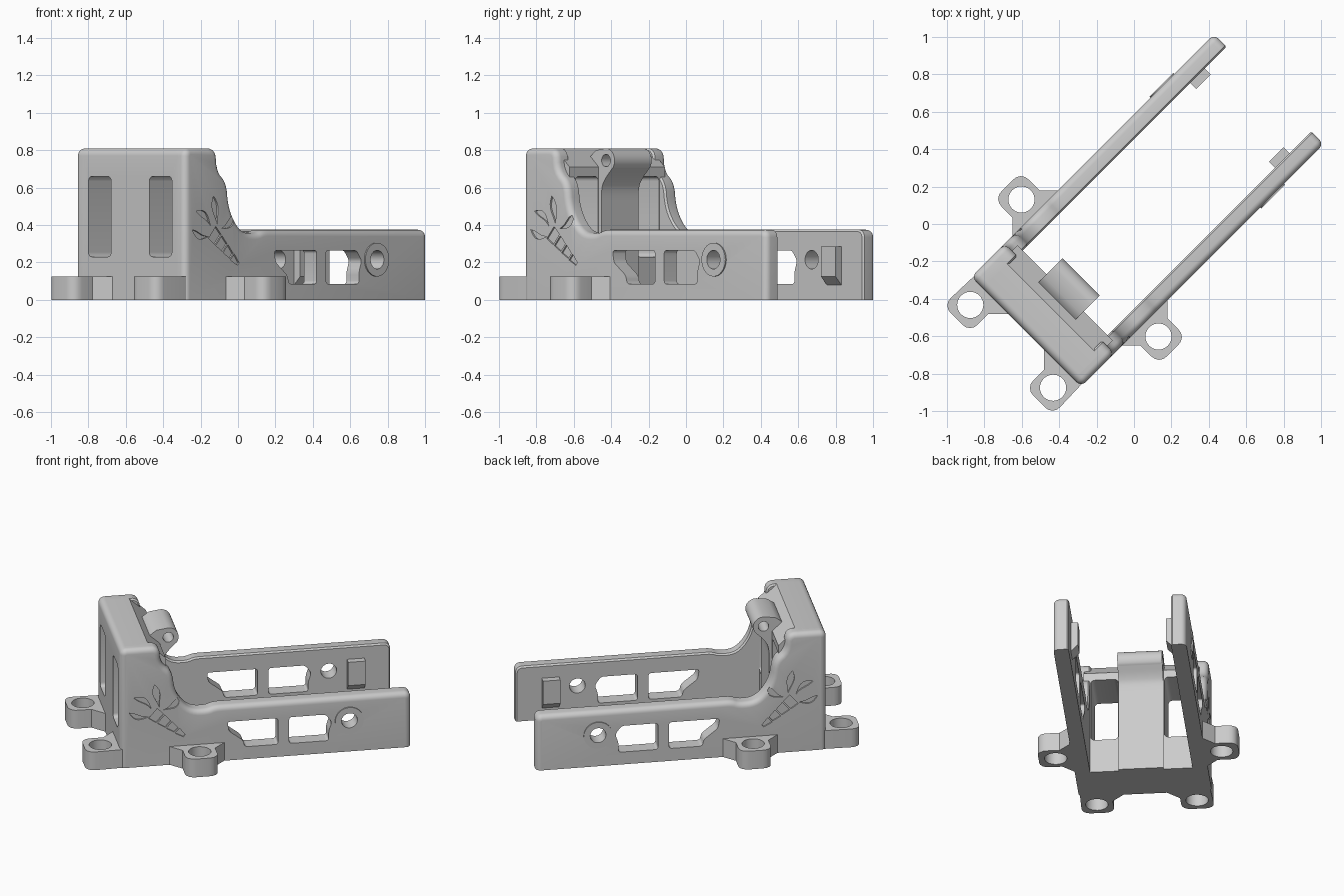
import bpy, bmesh
from math import sin, cos, pi, radians
from mathutils import Matrix, Vector

old = bpy.data.objects.get("Cube")
if old:
    bpy.data.objects.remove(old, do_unlink=True)

grey = bpy.data.materials.new("plain grey")
grey.use_nodes = True
grey.diffuse_color = (0.6, 0.6, 0.6, 1)
grey.node_tree.nodes["Principled BSDF"].inputs["Base Color"].default_value = (0.6, 0.6, 0.6, 1)

# The bracket is drawn along x (arms towards +x) and turned at the end
TURN = Matrix.Rotation(radians(45), 4, "Z")
MAPS = {"x": lambda a, b, c: (c, a, b),
        "y": lambda a, b, c: (a, c, b),
        "z": lambda a, b, c: (a, b, c)}


def finish(name, bm):
    bmesh.ops.recalc_face_normals(bm, faces=bm.faces)
    mesh = bpy.data.meshes.new(name)
    bm.to_mesh(mesh)
    bm.free()
    mesh.materials.append(grey)
    ob = bpy.data.objects.new(name, mesh)
    bpy.context.collection.objects.link(ob)
    return ob


def loft(name, layers, axis):
    """Join a stack of (outline, depth) layers into a closed solid."""
    bm = bmesh.new()
    put = MAPS[axis]
    rings = [[bm.verts.new(put(a, b, depth)) for a, b in pts] for pts, depth in layers]
    for low, high in zip(rings, rings[1:]):
        for i in range(len(low)):
            bm.faces.new((low[i - 1], low[i], high[i], high[i - 1]))
    bm.faces.new(rings[0])
    bm.faces.new(rings[-1])
    return finish(name, bm)


def prism(name, pts, axis, low, high):
    return loft(name, [(pts, low), (pts, high)], axis)


def arc(cx, cy, r, start, end, n):
    angles = [radians(start + (end - start) * i / n) for i in range(n + 1)]
    return [(cx + r * cos(a), cy + r * sin(a)) for a in angles]


def circle(cx, cy, r):
    return arc(cx, cy, r, 0, 360, 32)[:-1]


def smooth_path(pts, rounds=2):
    for _ in range(rounds):
        new = [pts[0]]
        for (ax, ay), (bx, by) in zip(pts, pts[1:]):
            new += [(ax * .75 + bx * .25, ay * .75 + by * .25),
                    (ax * .25 + bx * .75, ay * .25 + by * .75)]
        pts = new + [pts[-1]]
    return pts


def round_corners(pts, r, keep=lambda p: True, n=4):
    """Replace the kept corners of an outline by short curves."""
    out = []
    for i, p in enumerate(pts):
        p = Vector(p)
        if not keep(p):
            out.append(tuple(p))
            continue
        a = p + (Vector(pts[i - 1]) - p).normalized() * r
        b = p + (Vector(pts[(i + 1) % len(pts)]) - p).normalized() * r
        for k in range(n + 1):
            t = k / n
            w = 2 * t * (1 - t) * 0.83
            s = (1 - t) ** 2 + t ** 2 + w
            out.append(tuple((a * (1 - t) ** 2 + p * w + b * t ** 2) / s))
    return out


def inset(pts, dist):
    """Shrink a clockwise outline, leaving its bottom edge on the ground."""
    norms = []
    for i in range(len(pts)):
        d = (Vector(pts[(i + 1) % len(pts)]) - Vector(pts[i])).normalized()
        norms.append((Vector((d.y, -d.x)), 0 if d.x < -0.99 else dist))
    out = []
    for i, (x, z) in enumerate(pts):
        (n1, d1), (n2, d2) = norms[i - 1], norms[i]
        det = n1.cross(n2)
        if abs(det) < 0.001:
            out.append((x + n1.x * d1, z + n1.y * d1))
        else:
            out.append((x + (d1 * n2.y - d2 * n1.y) / det,
                        z + (d2 * n1.x - d1 * n2.x) / det))
    return out


def leaf(start, end, width, bend=0.0, n=8):
    a, b = Vector(start), Vector(end)
    side = (b - a).orthogonal().normalized()
    rows = [(a.lerp(b, i / n) + side * bend * sin(pi * i / n),
             side * width * sin(pi * (i / n) ** 1.5)) for i in range(n + 1)]
    return [tuple(p + w) for p, w in rows] + [tuple(p - w) for p, w in rows[-2:0:-1]]


def cut(ob, cutters):
    """Subtract cutters one by one, passing over any that would ruin the part."""
    for c in cutters:
        c.hide_render = True
        mod = ob.modifiers.new("cut", "BOOLEAN")
        mod.operation, mod.object, mod.solver = "DIFFERENCE", c, "EXACT"
        graph = bpy.context.evaluated_depsgraph_get()
        mesh = bpy.data.meshes.new_from_object(ob.evaluated_get(graph))
        ob.modifiers.clear()
        if len(mesh.polygons) >= len(ob.data.polygons) // 2:
            ob.data = mesh
        bpy.data.objects.remove(c, do_unlink=True)


OUT, INN, BACK, TIP, RIM = 0.415, 0.32, -0.815, 1.02, 0.034
parts, paired = [], []

# Side panel: tall at the block, wavy shoulder, long low arm, rounded outer rim
shoulder = smooth_path([(-0.68, 0.81), (-0.565, 0.81), (-0.56, 0.69), (-0.485, 0.63),
                        (-0.47, 0.50), (-0.42, 0.41), (-0.36, 0.36), (-0.27, 0.355),
                        (-0.22, 0.375), (-0.14, 0.375)])
back_corner = arc(BACK + 0.04, 0.77, 0.04, 180, 90, 5)
outline = ([(BACK, 0)] + back_corner + shoulder
           + arc(TIP - 0.04, 0.335, 0.04, 90, 0, 5) + [(TIP, 0)])
layers = [(inset(outline, 0.01), INN), (outline, INN + 0.01)]
for i in range(6):
    t = i * pi / 10
    layers.append((inset(outline, RIM * (1 - cos(t))), OUT - RIM + RIM * sin(t)))
side = loft("side_panel", layers, "y")

# Windows through the arm
rear_window = [(-0.14, 0.265), (0.18, 0.265), (0.18, 0.085), (-0.03, 0.085),
               (-0.04, 0.13), (-0.13, 0.20)]
front_window = [(0.25, 0.265), (0.48, 0.265), (0.52, 0.21), (0.50, 0.15),
                (0.50, 0.085), (0.25, 0.085)]
cut(side, [prism("window_cutter", round_corners(w, 0.018), "y", 0.2, 0.6)
           for w in (rear_window, front_window)])

# Raised washer around the pivot hole
washer = prism("pivot_washer", circle(0.63, 0.215, 0.09), "y", OUT - 0.03, OUT + 0.008)
for ob in (side, washer):
    cut(ob, [prism("pivot_cutter", circle(0.63, 0.215, 0.05), "y", 0.2, 0.6)])

# Shallow engraved leaf ornament
engraving = [leaf((-0.63, 0.34), (-0.76, 0.375), 0.016, 0.02),
             leaf((-0.62, 0.39), (-0.73, 0.475), 0.018, -0.02),
             leaf((-0.57, 0.40), (-0.60, 0.555), 0.022),
             leaf((-0.545, 0.38), (-0.44, 0.46), 0.02, -0.02)]
root, tip = Vector((-0.61, 0.36)), Vector((-0.405, 0.185))
across = (tip - root).orthogonal().normalized()
for i in range(4):
    a, b = root.lerp(tip, i / 4), root.lerp(tip, (i + 0.85) / 4)
    wa, wb = across * (0.042 - i * 0.007), across * (0.036 - i * 0.009)
    engraving.append([tuple(p) for p in (a + wa, b + wb, b - wb, a - wa)])
cut(side, [prism("leaf_cutter", p, "y", OUT - 0.01, 0.5) for p in engraving])

# Inner stop peg with a sloped underside
peg = prism("stop_peg", [(INN + 0.02, 0.285), (0.275, 0.285), (0.275, 0.125),
                         (INN, 0.08), (INN + 0.02, 0.08)], "x", 0.745, 0.855)

# Screw ears
ears = [("rear_ear", [(-0.72, 0.405), (-1.03, 0.415), (-1.03, 0.21), (-0.89, 0.21),
                      (-0.79, 0.11), (-0.72, 0.11)],
         (-0.925, 0.313), lambda p: p.x < -1),
        ("side_ear", [(-0.145, 0.40), (-0.23, 0.485), (-0.23, 0.625), (-0.435, 0.625),
                      (-0.435, 0.485), (-0.52, 0.40)],
         (-0.333, 0.518), lambda p: p.y > 0.6)]
for name, pts, centre, keep in ears:
    ear = prism(name, round_corners(pts, 0.06, keep), "z", 0, 0.125)
    cut(ear, [prism("screw_cutter", circle(*centre, 0.07), "z", -0.1, 0.3)])
    paired.append(ear)
paired += [side, washer, peg]

# End wall with a sloped inner top and two tall slots
wall = prism("end_wall", [(BACK, 0)] + back_corner
             + [(-0.63, 0.81), (-0.52, 0.71), (-0.52, 0)], "y", -0.36, 0.36)
for s in (1, -1):
    slot = [(s * 0.145, 0.23), (s * 0.315, 0.23), (s * 0.315, 0.66), (s * 0.145, 0.66)]
    cut(wall, [prism("slot_cutter", round_corners(slot, 0.025), "x", -1, -0.3)])
parts.append(wall)

# Hinge knuckle on its centre column
web = smooth_path([(-0.50, 0.48), (-0.50, 0.60), (-0.47, 0.65), (-0.42, 0.70)])
hinge = prism("hinge_knuckle", [(-0.56, 0), (-0.50, 0)] + web
              + arc(-0.465, 0.745, 0.065, -40, 95, 16)
              + [(-0.54, 0.80), (-0.58, 0.77), (-0.60, 0.73)], "y", -0.14, 0.14)
cut(hinge, [prism("pin_cutter", circle(-0.465, 0.745, 0.033), "y", -0.3, 0.3)])
parts.append(hinge)

# Mirror the paired parts, then turn everything into place
for ob in paired:
    twin = bpy.data.objects.new("right_" + ob.name, ob.data.copy())
    bpy.context.collection.objects.link(twin)
    twin.data.transform(Matrix.Diagonal((1, -1, 1, 1)))
    twin.data.flip_normals()
    ob.name = "left_" + ob.name
    parts += [ob, twin]

bpy.ops.object.select_all(action="DESELECT")
for ob in parts:
    ob.data.transform(TURN)
    ob.select_set(True)
bpy.context.view_layer.objects.active = parts[0]
bpy.ops.object.shade_smooth_by_angle(angle=radians(35))
